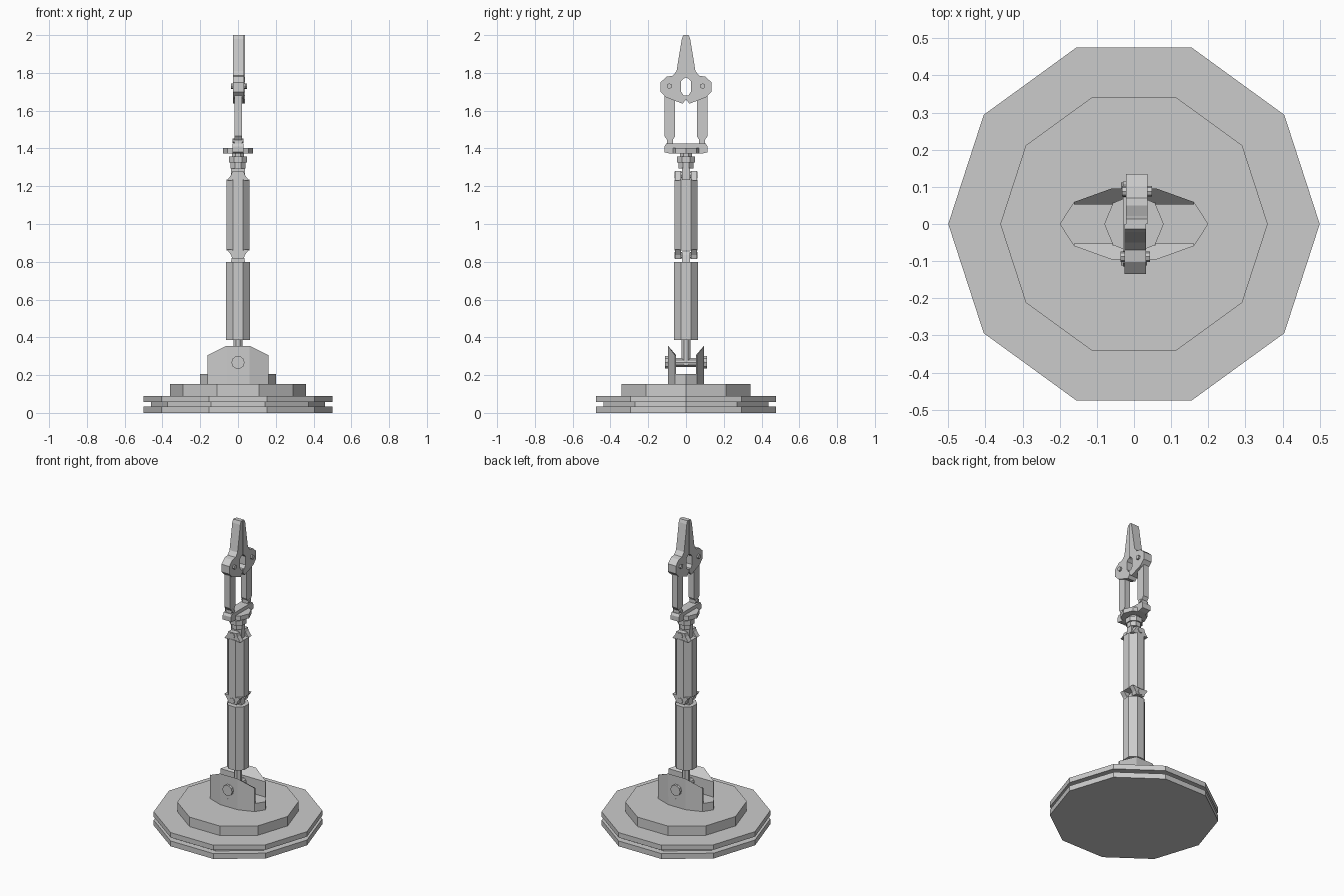
import bpy, bmesh
from math import cos, sin, pi

if "Cube" in bpy.data.objects:
    bpy.data.objects.remove(bpy.data.objects["Cube"])


def prism(name, pts, lo, hi, axis='Z'):
    """Extrude a 2D profile along an axis. Profile planes: X -> yz, Y -> xz, Z -> xy."""
    place = {'X': lambda p, d: (d, p[0], p[1]),
             'Y': lambda p, d: (p[0], d, p[1]),
             'Z': lambda p, d: (p[0], p[1], d)}[axis]
    bm = bmesh.new()
    a = [bm.verts.new(place(p, lo)) for p in pts]
    b = [bm.verts.new(place(p, hi)) for p in pts]
    bm.faces.new(a)
    bm.faces.new(b)
    for i in range(len(a)):
        j = (i + 1) % len(a)
        bm.faces.new((a[i], a[j], b[j], b[i]))
    bmesh.ops.recalc_face_normals(bm, faces=bm.faces)
    me = bpy.data.meshes.new(name)
    bm.to_mesh(me)
    bm.free()
    ob = bpy.data.objects.new(name, me)
    bpy.context.collection.objects.link(ob)
    return ob


def ngon(n, r, c=(0, 0), phase=0.0, sy=1.0):
    return [(c[0] + r * cos(phase + 2 * pi * i / n),
             c[1] + sy * r * sin(phase + 2 * pi * i / n)) for i in range(n)]


def box(x0, x1, y0, y1):
    return [(x0, y0), (x1, y0), (x1, y1), (x0, y1)]


def mirror_x(half):
    """Complete a half profile across its first coordinate."""
    return half + [(-x, y) for x, y in reversed(half)]


# Turntable base: two discs with a groove, and a smaller tier
for name, r, lo, hi in (("base_lower_disc", 0.5, 0, 0.035),
                        ("base_groove", 0.46, 0.035, 0.057),
                        ("base_upper_disc", 0.5, 0.057, 0.09),
                        ("turntable", 0.36, 0.09, 0.152)):
    prism(name, ngon(10, r), lo, hi)

# Shoulder bracket: oval foot with two cheeks
prism("bracket_foot", ngon(10, 0.2, sy=0.5), 0.152, 0.205)
cheek_plan = [(-0.162, 0.052), (0.162, 0.052), (0.162, 0.059),
              (0.062, 0.095), (-0.062, 0.095), (-0.162, 0.059)]
for s, side in ((1, "back"), (-1, "front")):
    cheek = prism("bracket_cheek_" + side, [(x, s * y) for x, y in cheek_plan], 0.205, 0.355)
    for v in cheek.data.vertices:          # sloping top corners
        if v.co.z > 0.3 and abs(v.co.x) > 0.1:
            v.co.z = 0.305
    prism("shoulder_pin_cap_" + side, ngon(10, 0.035, (0, 0.267)), s * 0.09, s * 0.112, 'Y')
prism("shoulder_pin", ngon(10, 0.024, (0, 0.267)), -0.1, 0.1, 'Y')

# Lower arm
prism("shoulder_rod", ngon(8, 0.025, phase=pi / 8), 0.25, 0.39)
prism("lower_arm", ngon(8, 0.068, phase=pi / 8), 0.385, 0.80)
prism("elbow_tongue", mirror_x([(0.038, 0.795), (0.03, 0.835), (0.015, 0.855)]), -0.02, 0.02, 'Y')

# Upper arm with a tapered fork at each end
prism("upper_arm", ngon(8, 0.066, phase=pi / 8), 0.86, 1.235)
for end, z0, z1 in (("elbow", 0.865, 0.815), ("wrist", 1.23, 1.28)):
    zp = z0 + (z1 - z0) * 0.6
    for s in (1, -1):
        prism(end + "_fork", mirror_x([(0.058, z0), (0.036, zp), (0.03, z1)]),
              s * 0.026, s * 0.058, 'Y')
    prism(end + "_pin", ngon(8, 0.018, (0, zp)), -0.062, 0.062, 'Y')

# Wrist: tongue, collar and palm
prism("wrist_tongue", box(-0.038, 0.038, 1.235, 1.30), -0.02, 0.02, 'Y')
prism("wrist_collar", ngon(8, 0.043, phase=pi / 8), 1.295, 1.33)
prism("wrist_collar_rim", ngon(8, 0.052, phase=pi / 8), 1.325, 1.357)
prism("wrist_neck", ngon(8, 0.035, phase=pi / 8), 1.35, 1.38)
prism("palm_disc", ngon(8, 0.08), 1.373, 1.402)
prism("palm_bar", mirror_x([(0.085, 1.373), (0.115, 1.38), (0.115, 1.41), (0.105, 1.425)]),
      -0.03, 0.03, 'X')

# Gripper: finger links and interlocking claw halves with open centre
claw = [(0, 2.0), (0.014, 2.0), (0.022, 1.98), (0.05, 1.81), (0.07, 1.785),
        (0.102, 1.78), (0.135, 1.75), (0.135, 1.70), (0.105, 1.67), (0.018, 1.637),
        (0, 1.66), (0, 1.68), (0.012, 1.68), (0.026, 1.70), (0.026, 1.755),
        (0.012, 1.77), (0, 1.775)]
link = [(0.07, 1.42), (0.10, 1.42), (0.10, 1.445), (0.114, 1.465), (0.114, 1.70),
        (0.057, 1.70), (0.057, 1.465), (0.07, 1.445)]
for s, side, dx in ((1, "back", 0.008), (-1, "front", 0.003)):
    prism("finger_link_" + side, [(s * y, z) for y, z in link], -0.018, 0.022, 'X')
    prism("link_pin_" + side, ngon(8, 0.012, (s * 0.085, 1.44)), -0.028, 0.028, 'X')
    prism("claw_" + side, [(s * y, z) for y, z in claw], dx - 0.029, dx + 0.029, 'X')
    prism("claw_pin_" + side, ngon(8, 0.014, (s * 0.088, 1.73)), dx - 0.04, dx + 0.04, 'X')
